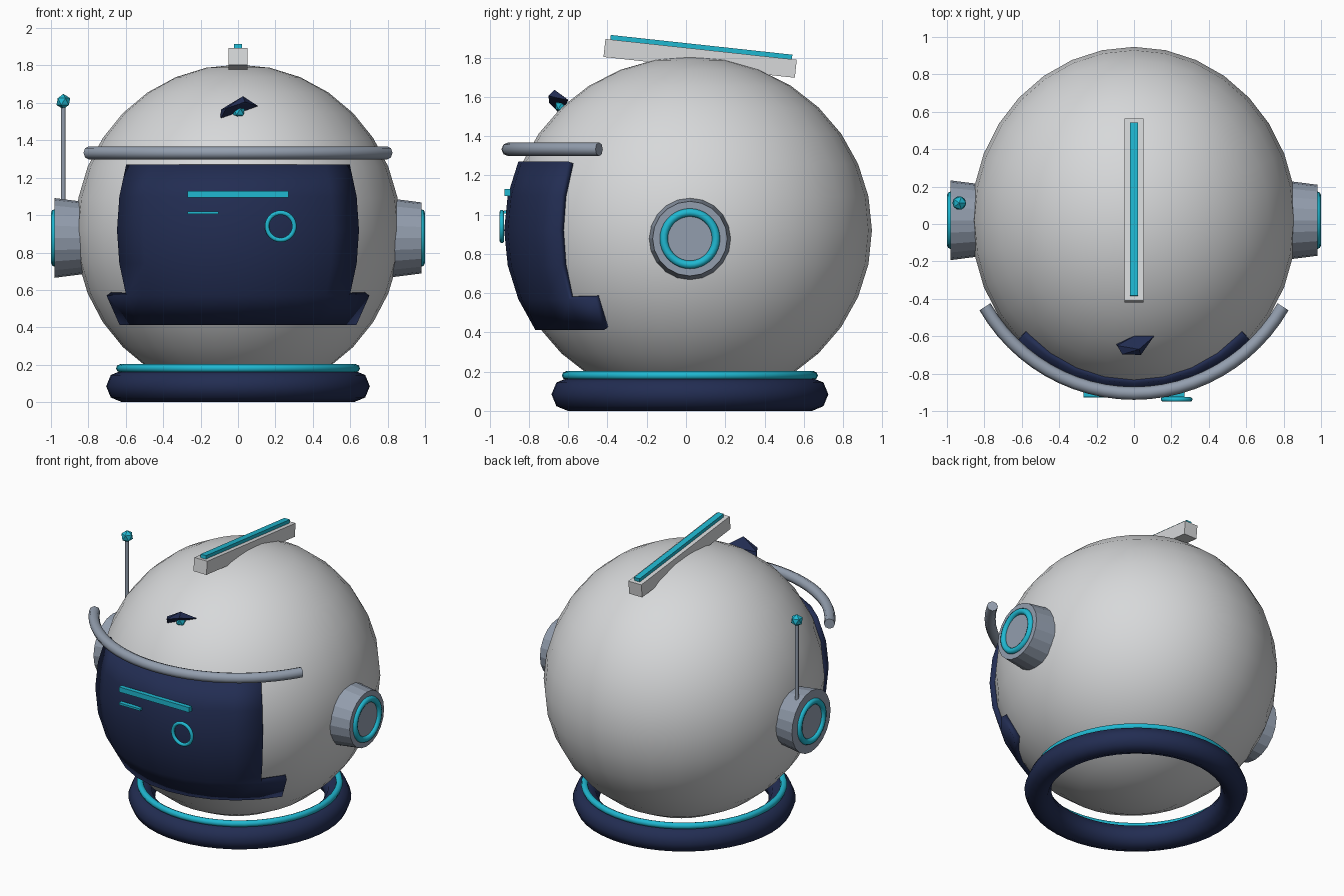
import bpy, bmesh, math
from mathutils import Vector

if "Cube" in bpy.data.objects:
    bpy.data.objects.remove(bpy.data.objects["Cube"])

CY, CZ = 0.02, 0.92          # centre of the helmet


def material(name, rgb):
    m = bpy.data.materials.new(name)
    m.diffuse_color = (*rgb, 1)
    m.use_nodes = True
    m.node_tree.nodes["Principled BSDF"].inputs["Base Color"].default_value = m.diffuse_color
    return m


WHITE = material("shell white", (0.68, 0.69, 0.70))
NAVY = material("navy", (0.016, 0.026, 0.085))
TEAL = material("teal", (0.014, 0.48, 0.64))
GREY = material("blue grey", (0.29, 0.34, 0.42))


def finish(name, mat, smooth=None):
    o = bpy.context.object
    o.name = name
    o.data.materials.clear()
    o.data.materials.append(mat)
    if smooth:
        bpy.ops.object.shade_smooth_by_angle(angle=math.radians(smooth))
    return o


def box(name, loc, size, mat, rx=0):
    bpy.ops.mesh.primitive_cube_add(size=1, location=loc, rotation=(rx, 0, 0))
    o = finish(name, mat)
    o.scale = size
    return o


def torus(name, loc, major, minor, mat, rot=(0, 0, 0), segs=48, minor_segs=8):
    bpy.ops.mesh.primitive_torus_add(location=loc, rotation=rot, major_radius=major,
                                     minor_radius=minor, major_segments=segs,
                                     minor_segments=minor_segs)
    return finish(name, mat, 60)


def ball(name, loc, r, mat):
    bpy.ops.mesh.primitive_ico_sphere_add(subdivisions=1, radius=r, location=loc)
    return finish(name, mat)


def from_bmesh(name, bm, mat, smooth=None):
    me = bpy.data.meshes.new(name)
    bm.to_mesh(me)
    bm.free()
    o = bpy.data.objects.new(name, me)
    bpy.context.collection.objects.link(o)
    bpy.ops.object.select_all(action='DESELECT')
    o.select_set(True)
    bpy.context.view_layer.objects.active = o
    return finish(name, mat, smooth)


# helmet shell
bpy.ops.mesh.primitive_uv_sphere_add(segments=32, ring_count=16, radius=1, location=(0, CY, CZ))
shell = finish("shell", WHITE, 60)
shell.scale = (0.87, 0.927, 0.885)

# visor: patch of a slightly larger globe, with a wider band at the chin
STEP = math.radians(11.25)
bm = bmesh.new()
grid = {}


def visor_vert(i, j):
    if (i, j) not in grid:
        a, e = i * STEP, j * STEP
        grid[i, j] = bm.verts.new((0.915 * math.sin(a) * math.cos(e),
                                   CY - 0.946 * math.cos(a) * math.cos(e),
                                   CZ + 0.915 * math.sin(e)))
    return grid[i, j]


for j in range(-3, 2):
    half = 5 if j == -3 else 4
    for i in range(-half, half):
        bm.faces.new([visor_vert(i, j), visor_vert(i + 1, j),
                      visor_vert(i + 1, j + 1), visor_vert(i, j + 1)])
visor = from_bmesh("visor", bm, NAVY, 40)
solid = visor.modifiers.new("thickness", 'SOLIDIFY')
solid.thickness = 0.04
solid.offset = -1

# visor display marks
box("display_bar", (0, -0.91, 1.112), (0.54, 0.03, 0.035), TEAL)
box("display_line", (-0.188, -0.912, 1.013), (0.165, 0.03, 0.014), TEAL)
torus("display_ring", (0.228, -0.938, 0.94), 0.073, 0.012, TEAL,
      rot=(math.pi / 2, 0, 0), segs=32)

# brow bar: capped tube swept around the front
curve = bpy.data.curves.new("brow_bar", 'CURVE')
curve.dimensions = '3D'
curve.bevel_depth = 0.035
curve.bevel_resolution = 2
curve.use_fill_caps = True
sp = curve.splines.new('POLY')
N = 24
sp.points.add(N)
for k, p in enumerate(sp.points):
    a = math.radians(-60 + 120 * k / N)
    p.co = (0.92 * math.sin(a), CY - 0.925 * math.cos(a), 1.333, 1)
brow = bpy.data.objects.new("brow_bar", curve)
bpy.context.collection.objects.link(brow)
curve.materials.append(GREY)

# ear hubs with glowing rings
for side, s in (("left", -1), ("right", 1)):
    bpy.ops.mesh.primitive_cone_add(vertices=20, radius1=0.213, radius2=0.19, depth=0.18,
                                    location=(s * 0.89, CY, 0.878),
                                    rotation=(0, math.pi / 2, 0))
    finish(side + "_ear_hub", GREY)
    torus(side + "_ear_ring", (s * 0.979, CY, 0.878), 0.133, 0.021, TEAL,
          rot=(0, math.pi / 2, 0), segs=36)

# antenna
bpy.ops.mesh.primitive_cylinder_add(vertices=8, radius=0.012, depth=0.58,
                                    location=(-0.934, 0.112, 1.31))
finish("antenna_rod", GREY, 60)
ball("antenna_tip", (-0.934, 0.112, 1.607), 0.041, TEAL)

# neck collar
torus("neck_collar", (0, CY, 0.085), 0.62, 0.085, NAVY)
torus("neck_light", (0, CY, 0.181), 0.63, 0.022, TEAL)

# crest on top, tipping down towards the back
TILT = math.radians(-6.2)
box("crest", (0, 0.072, 1.796), (0.10, 0.98, 0.092), WHITE, TILT)
box("crest_light", (0, 0.078, 1.852), (0.042, 0.93, 0.026), TEAL, TILT)

# forehead plate with its small lamp
bm = bmesh.new()
for co in [(-0.096, -0.64, 1.51), (-0.09, -0.65, 1.565), (-0.063, -0.697, 1.57),
           (0.027, -0.67, 1.636), (0.037, -0.70, 1.605), (0.107, -0.60, 1.583),
           (0.0, -0.60, 1.585)]:
    bm.verts.new(co)
bmesh.ops.convex_hull(bm, input=bm.verts[:])
bmesh.ops.recalc_face_normals(bm, faces=bm.faces[:])
from_bmesh("forehead_plate", bm, NAVY)
ball("forehead_lamp", (0.003, -0.632, 1.553), 0.037, TEAL)
